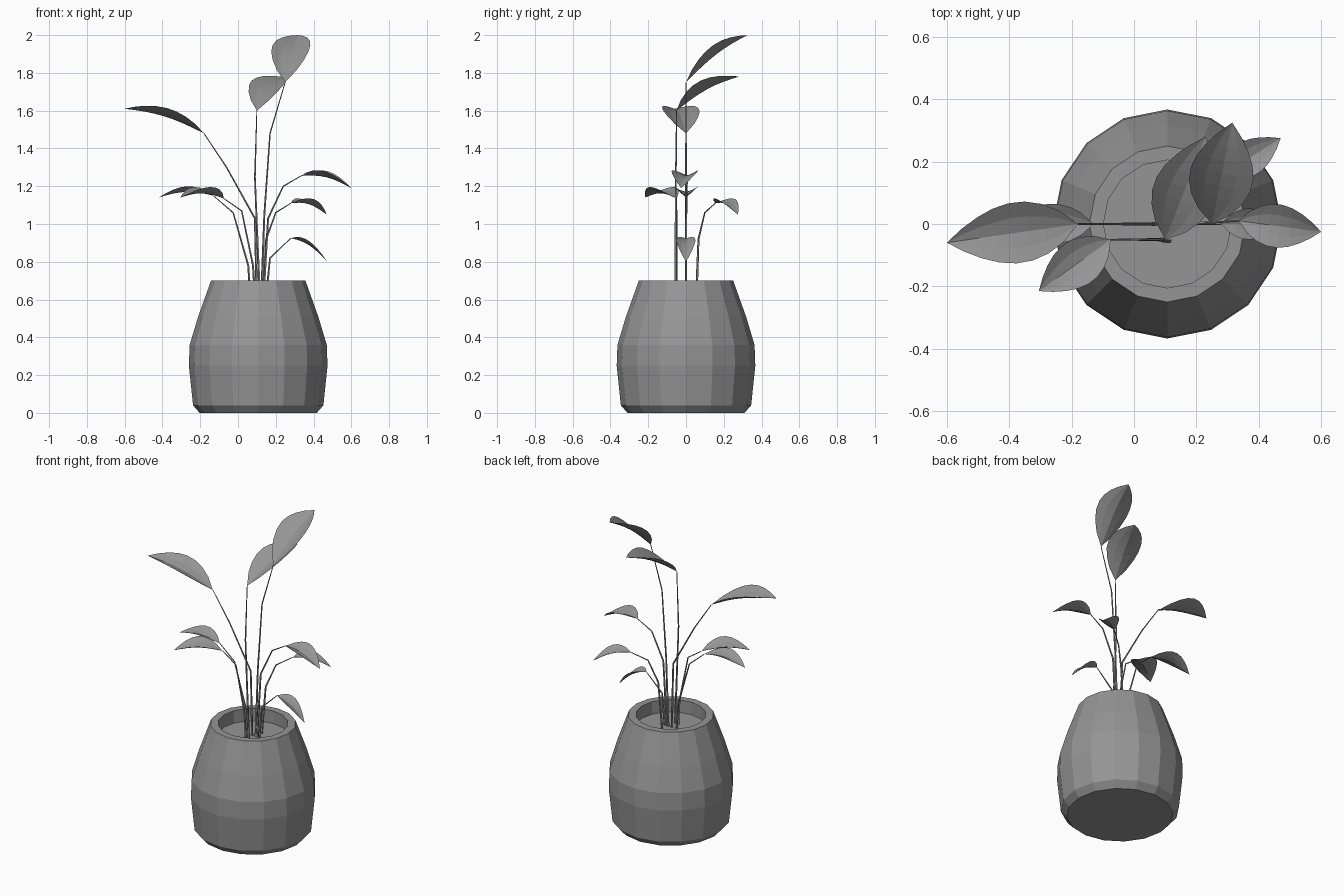
import bpy, bmesh, math
from mathutils import Vector

cube = bpy.data.objects.get("Cube")
if cube:
    bpy.data.objects.remove(cube, do_unlink=True)

GREY = (0.3, 0.3, 0.3, 1)
mat = bpy.data.materials.new("plain grey")
mat.use_nodes = True
mat.diffuse_color = GREY
mat.node_tree.nodes["Principled BSDF"].inputs["Base Color"].default_value = GREY

POT_CENTRE = Vector((0.107, 0, 0))
SOIL = 0.62
UP = Vector((0, 0, 1))
FORWARD = Vector((0, 1, 0))


def finish(name, bm):
    mesh = bpy.data.meshes.new(name)
    bm.to_mesh(mesh)
    bm.free()
    mesh.materials.append(mat)
    obj = bpy.data.objects.new(name, mesh)
    bpy.context.collection.objects.link(obj)


def add_ring(bm, centre, u, v, radius, sides):
    angles = [math.tau * i / sides for i in range(sides)]
    return [bm.verts.new(centre + radius * (math.cos(a) * u + math.sin(a) * v))
            for a in angles]


def skin(name, bm, rings):
    """Join successive rings with quads and cap both ends."""
    for a, b in zip(rings, rings[1:]):
        for i in range(len(a)):
            bm.faces.new((a[i - 1], a[i], b[i], b[i - 1]))
    bm.faces.new(rings[0])
    bm.faces.new(rings[-1])
    bmesh.ops.recalc_face_normals(bm, faces=bm.faces)
    finish(name, bm)


def lathe(name, profile, sides):
    bm = bmesh.new()
    rings = [add_ring(bm, POT_CENTRE + z * UP, Vector((1, 0, 0)), FORWARD, r, sides)
             for r, z in profile]
    skin(name, bm, rings)


def stem(name, points, thick=0.007, thin=0.0025):
    """Slim tube that tapers along its path."""
    bm = bmesh.new()
    last = len(points) - 1
    rings = []
    for k, point in enumerate(points):
        direction = (points[min(k + 1, last)] - points[max(k - 1, 0)]).normalized()
        u = direction.cross(FORWARD).normalized()
        radius = thick + (thin - thick) * k / last
        rings.append(add_ring(bm, point, u, direction.cross(u), radius, sides=5))
    skin(name, bm, rings)


def leaf(name, base, tip, half_width, along=8, across=4, arch=0.025, cup=0.45):
    """Pointed blade, arched lengthwise, with its edges curled upward."""
    bm = bmesh.new()
    side = (tip - base).cross(UP).normalized()
    rows = []
    for k in range(along + 1):
        t = k / along
        centre = base.lerp(tip, t) + UP * arch * math.sin(math.pi * t)
        if k in (0, along):
            rows.append([bm.verts.new(centre)] * (across + 1))
            continue
        width = half_width * math.sin(math.pi * t ** 0.88) ** 0.9
        steps = [2 * i / across - 1 for i in range(across + 1)]
        rows.append([bm.verts.new(centre + width * (s * side + cup * abs(s) ** 1.5 * UP))
                     for s in steps])
    for a, b in zip(rows, rows[1:]):
        for i in range(across):
            # Shared end points collapse the quads there into triangles
            bm.faces.new(dict.fromkeys((a[i], a[i + 1], b[i + 1], b[i])))
    bmesh.ops.recalc_face_normals(bm, faces=bm.faces)
    if sum(face.normal.z for face in bm.faces) < 0:
        bmesh.ops.reverse_faces(bm, faces=bm.faces)
    finish(name, bm)


def shoot(name, foot, knees, base, tip, half_width):
    """Stem from the soil through (x, z) knees to the base of one leaf."""
    foot_x, foot_y = foot
    base, tip = Vector(base), Vector(tip)
    path = [Vector((foot_x, foot_y, SOIL))]
    for k, (x, z) in enumerate(knees, start=1):
        bend = (k / (len(knees) + 1)) ** 2
        path.append(Vector((x, foot_y + (base.y - foot_y) * bend, z)))
    path.append(base)
    stem(name + "_stem", path)
    leaf(name + "_leaf", base, tip, half_width)


# Pot with a thick rim and a recessed soil surface
lathe("pot", [(0.31, 0), (0.345, 0.04), (0.367, 0.25), (0.363, 0.36),
              (0.318, 0.51), (0.25, 0.7), (0.205, 0.7), (0.205, SOIL)], sides=16)

# Three tall shoots
shoot("tall_left_side", foot=(0.125, 0), knees=[(0.14, 1.05), (0.17, 1.48)],
      base=(0.25, 0, 1.75), tip=(0.315, 0.325, 2), half_width=0.103)
shoot("tall_middle", foot=(0.115, -0.055), knees=[(0.09, 1.25)],
      base=(0.1, -0.05, 1.6), tip=(0.23, 0.28, 1.78), half_width=0.1)
shoot("tall_right_side", foot=(0.1, 0), knees=[(0.09, 1.03), (-0.06, 1.3)],
      base=(-0.18, 0, 1.48), tip=(-0.6, -0.06, 1.61), half_width=0.098)

# Shorter shoots on the model's left
shoot("upper_left_side", foot=(0.135, 0), knees=[(0.16, 1.03), (0.24, 1.2)],
      base=(0.335, 0.01, 1.255), tip=(0.6, -0.025, 1.19), half_width=0.07)
shoot("back_left_side", foot=(0.13, 0.055), knees=[(0.15, 0.92), (0.2, 1.06)],
      base=(0.28, 0.155, 1.11), tip=(0.47, 0.275, 1.05), half_width=0.057)
shoot("lower_left_side", foot=(0.15, 0), knees=[(0.17, 0.82)],
      base=(0.28, 0, 0.925), tip=(0.473, 0, 0.8), half_width=0.05)

# Shorter shoots on the model's right
shoot("middle_right_side", foot=(0.065, 0), knees=[(0.055, 0.78), (-0.025, 1.06)],
      base=(-0.13, 0, 1.15), tip=(-0.42, 0, 1.14), half_width=0.065)
shoot("front_right_side", foot=(0.09, -0.05), knees=[(0.08, 0.78), (0.02, 1.07)],
      base=(-0.075, -0.05, 1.135), tip=(-0.305, -0.215, 1.14), half_width=0.075)
